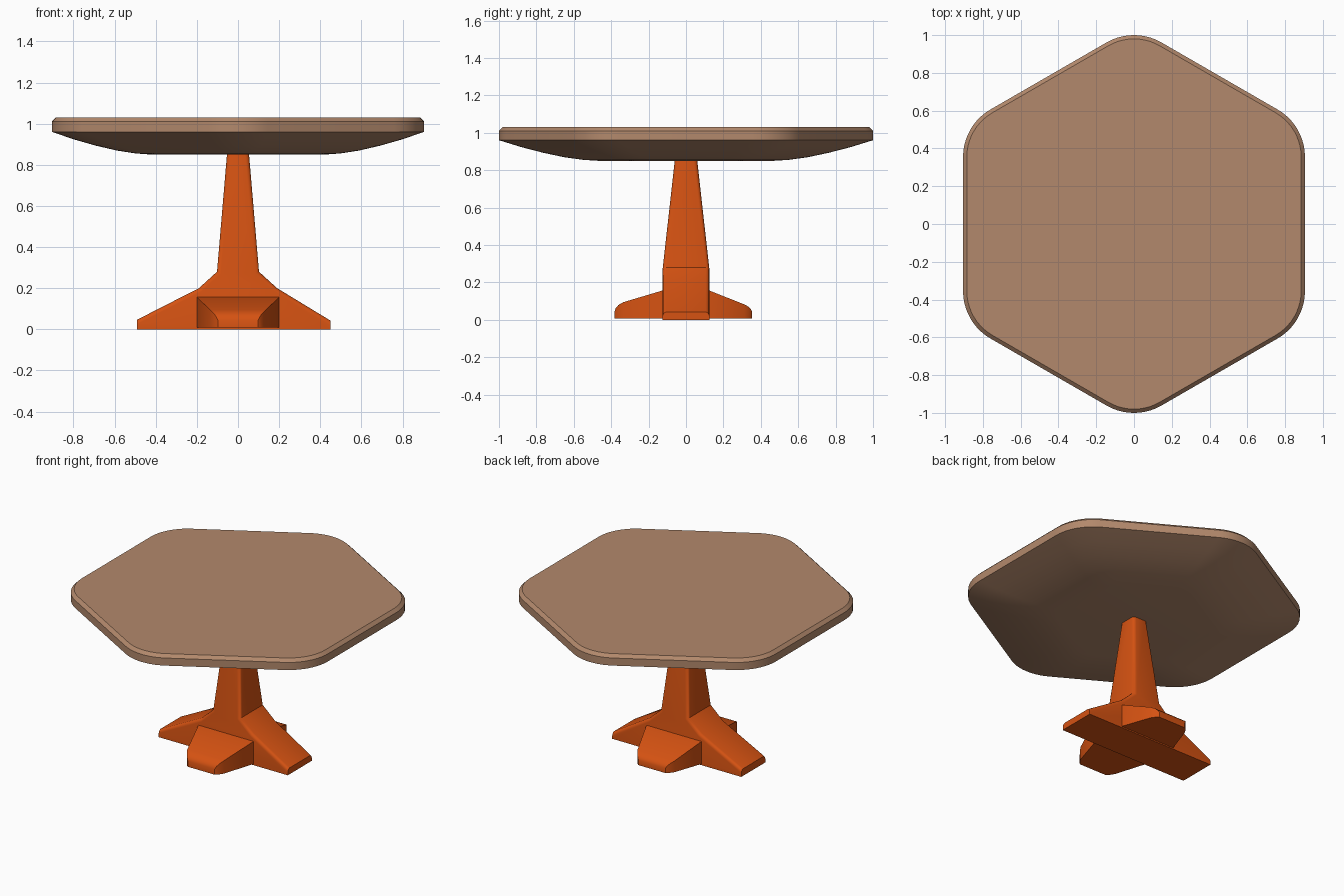
import bpy, bmesh, math

if "Cube" in bpy.data.objects:
    bpy.data.objects.remove(bpy.data.objects["Cube"])


def material(name, rgb):
    m = bpy.data.materials.new(name)
    m.diffuse_color = (*rgb, 1)
    m.use_nodes = True
    m.node_tree.nodes["Principled BSDF"].inputs["Base Color"].default_value = m.diffuse_color
    return m


WOOD = material("wood", (0.45, 0.25, 0.15))
ORANGE = material("orange", (0.67, 0.085, 0.006))


def finish(bm, name, mat, angle=30):
    bmesh.ops.recalc_face_normals(bm, faces=bm.faces)
    me = bpy.data.meshes.new(name)
    bm.to_mesh(me)
    bm.free()
    me.materials.append(mat)
    ob = bpy.data.objects.new(name, me)
    bpy.context.collection.objects.link(ob)
    bpy.ops.object.select_all(action='DESELECT')
    ob.select_set(True)
    bpy.context.view_layer.objects.active = ob
    bpy.ops.object.shade_smooth_by_angle(angle=math.radians(angle))
    return ob


def loft(rings, name, mat):
    """Skin a stack of equal-length rings and cap both ends."""
    bm = bmesh.new()
    vs = [[bm.verts.new(p) for p in ring] for ring in rings]
    n = len(vs[0])
    for a, b in zip(vs, vs[1:]):
        for i in range(n):
            j = (i + 1) % n
            bm.faces.new((a[i], a[j], b[j], b[i]))
    bm.faces.new(vs[0])
    bm.faces.new(vs[-1])
    return finish(bm, name, mat)


def hexagon(inset, scale, z, apothem=0.905, radius=0.29, seg=10):
    """Rounded hexagon with corners on the y axis."""
    r = radius - inset
    c = (apothem - radius) / math.cos(math.pi / 6)
    pts = []
    for k in range(6):
        a = math.radians(90 + 60 * k)
        for i in range(seg + 1):
            t = a + math.radians(-30 + 60 * i / seg)
            pts.append((scale * (c * math.cos(a) + r * math.cos(t)),
                        scale * (c * math.sin(a) + r * math.sin(t)), z))
    return pts


# Table top: chamfered rim above, shallow curved bowl below
levels = [(0.02, 1, 1.03), (0, 1, 1.01), (0, 1, 0.96), (0, 0.88, 0.923),
          (0, 0.76, 0.892), (0, 0.65, 0.869), (0, 0.55, 0.855), (0, 0.47, 0.85)]
loft([hexagon(*l) for l in levels], "table_top", WOOD)

# Pedestal: side-to-side base bar that rises into a tapering column
outline = [(-0.49, 0), (0.45, 0), (0.45, 0.042), (0.19, 0.2), (0.102, 0.28),
           (-0.102, 0.28), (-0.19, 0.2), (-0.49, 0.047)]
bm = bmesh.new()
front, back = ([bm.verts.new((x, y, z)) for x, z in outline] for y in (-0.125, 0.125))
top_f, top_b = ([bm.verts.new((x, y, 0.87)) for x in (0.052, -0.052)] for y in (-0.058, 0.058))
for v in (front, back):
    bm.faces.new(v)
for i in range(8):
    if i != 4:
        j = (i + 1) % 8
        bm.faces.new((front[i], front[j], back[j], back[i]))
rf, rb = [front[4], front[5]], [back[4], back[5]]
bm.faces.new((rf[0], rf[1], top_f[1], top_f[0]))
bm.faces.new((rb[0], rb[1], top_b[1], top_b[0]))
for i in (0, 1):
    bm.faces.new((rf[i], rb[i], top_b[i], top_f[i]))
bm.faces.new((*top_f, *reversed(top_b)))
bmesh.ops.recalc_face_normals(bm, faces=bm.faces)
# Soften the long edges of the legs and column
long_edges = []
for line in (front, back):
    tops = top_f if line is front else top_b
    pairs = [(line[2], line[3]), (line[3], line[4]), (line[4], tops[0]),
             (line[7], line[6]), (line[6], line[5]), (line[5], tops[1])]
    long_edges += [bm.edges.get(p) for p in pairs]
bmesh.ops.bevel(bm, geom=long_edges, offset=0.02, offset_type='OFFSET',
                segments=3, profile=0.5, affect='EDGES', clamp_overlap=True)
finish(bm, "pedestal", ORANGE, 35)


# Front and back feet: tapering wedges with rounded toes
def foot(name, sections):
    rings = [[(-w, y, 0.008), (w, y, 0.008), (w, y, z), (-w, y, z)] for y, w, z in sections]
    loft(rings, name, ORANGE)


foot("front_foot", [(-0.02, 0.19, 0.158), (-0.12, 0.202, 0.158), (-0.335, 0.135, 0.094),
                    (-0.36, 0.12, 0.08), (-0.375, 0.108, 0.064), (-0.382, 0.098, 0.045)])
foot("back_foot", [(0.02, 0.19, 0.158), (0.12, 0.202, 0.158), (0.312, 0.135, 0.082),
                   (0.334, 0.12, 0.07), (0.347, 0.108, 0.056), (0.354, 0.098, 0.04)])
